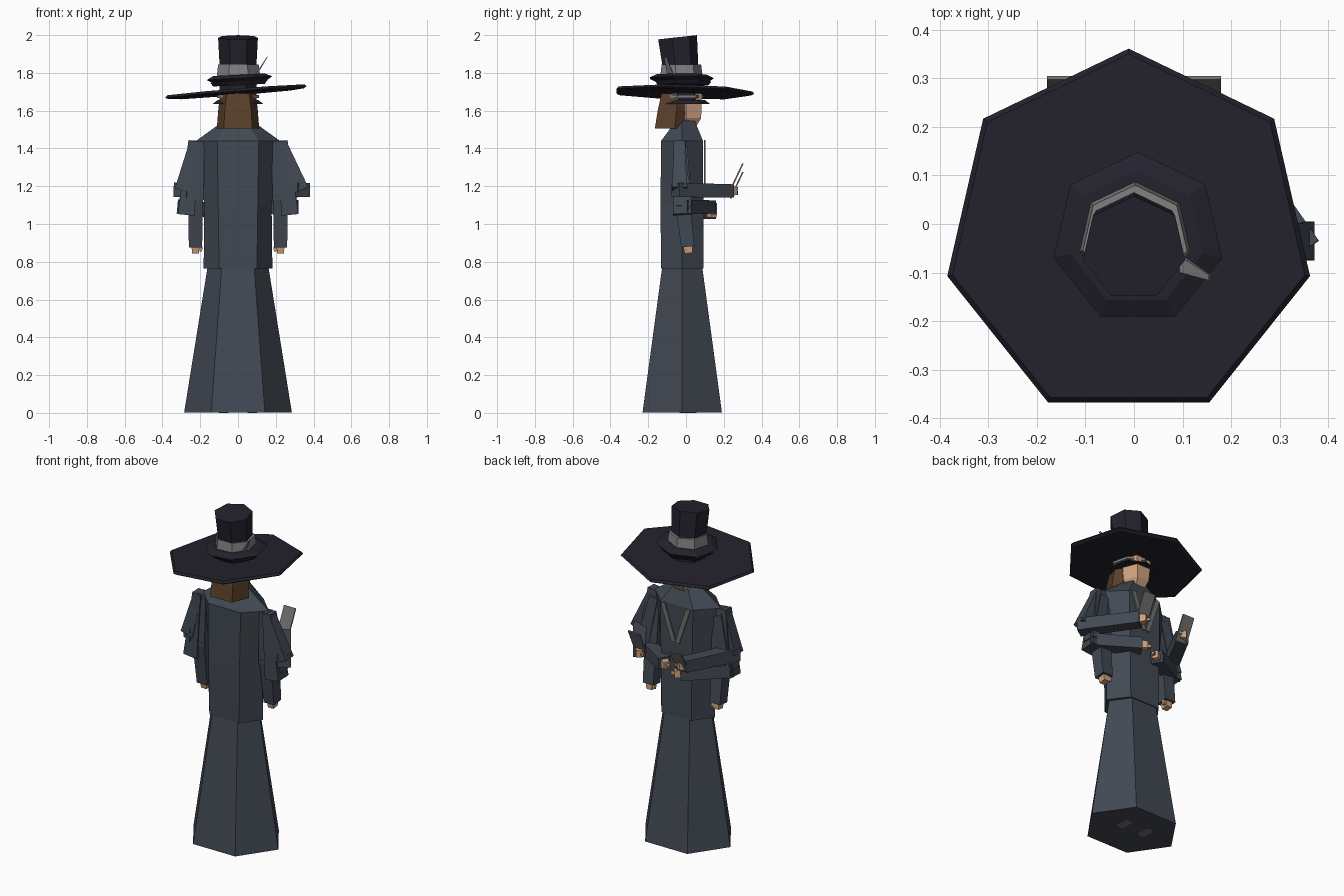
import bpy, bmesh, math
from mathutils import Vector

if "Cube" in bpy.data.objects:
    bpy.data.objects.remove(bpy.data.objects["Cube"])


def material(name, rgb):
    m = bpy.data.materials.new(name)
    m.diffuse_color = (*rgb, 1)
    m.use_nodes = True
    m.node_tree.nodes["Principled BSDF"].inputs["Base Color"].default_value = m.diffuse_color
    return m


CLOTH = material("slate cloth", (0.054, 0.066, 0.086))
HAT = material("black felt", (0.017, 0.016, 0.026))
BAND = material("grey ribbon", (0.22, 0.22, 0.22))
CARD = material("dull metal", (0.16, 0.16, 0.16))
HAIR = material("brown hair", (0.10, 0.05, 0.022))
SKIN = material("skin", (0.62, 0.36, 0.21))


def loft(name, rings, mat):
    """Skin a stack of equal-length point rings and cap both ends."""
    bm = bmesh.new()
    vs = [[bm.verts.new(p) for p in ring] for ring in rings]
    n = len(vs[0])
    for a, b in zip(vs, vs[1:]):
        for i in range(n):
            j = (i + 1) % n
            bm.faces.new((a[i], a[j], b[j], b[i]))
    bm.faces.new(vs[0][::-1])
    bm.faces.new(vs[-1])
    bmesh.ops.recalc_face_normals(bm, faces=bm.faces)
    mesh = bpy.data.meshes.new(name)
    bm.to_mesh(mesh)
    bm.free()
    mesh.materials.append(mat)
    ob = bpy.data.objects.new(name, mesh)
    bpy.context.collection.objects.link(ob)
    return ob


def hexring(z, wide, narrow, back, front, mid=-0.02):
    return [(wide, mid, z), (narrow, front, z), (-narrow, front, z),
            (-wide, mid, z), (-narrow, back, z), (narrow, back, z)]


def hept(cx, cy, z, r, tx=0.0, ty=0.0):
    """Seven-sided ring, point toward +y, tilted by slopes tx and ty."""
    pts = []
    for i in range(7):
        a = math.pi / 2 + i * math.tau / 7
        x, y = r * math.cos(a), r * math.sin(a)
        pts.append((cx + x, cy + y, z + tx * x + ty * y))
    return pts


def limb(name, p, q, w0, w1, mat, thick=1.0, side=None):
    """Four-sided tapered bar from p to q."""
    p, q = Vector(p), Vector(q)
    d = (q - p).normalized()
    s = Vector(side) if side else (Vector((0, 1, 0)) if abs(d.y) < 0.5 else Vector((0, 0, 1)))
    u = (s - d * s.dot(d)).normalized()
    v = d.cross(u) * thick
    corners = [(1, 1), (-1, 1), (-1, -1), (1, -1)]
    return loft(name, [[c + (u * a + v * b) * w / 2 for a, b in corners]
                       for c, w in ((p, w0), (q, w1))], mat)


# robe
loft("skirt", [hexring(0.003, 0.285, 0.142, -0.23, 0.19),
               hexring(0.78, 0.16, 0.085, -0.125, 0.085)], CLOTH)
loft("coat", [hexring(0.765, 0.182, 0.10, -0.132, 0.092),
              hexring(1.10, 0.178, 0.105, -0.135, 0.092),
              hexring(1.44, 0.222, 0.11, -0.132, 0.09),
              hexring(1.55, 0.07, 0.04, -0.05, 0.045)], CLOTH)

# head and hair
loft("head", [hexring(1.52, 0.045, 0.03, -0.04, 0.055, 0.0),
              hexring(1.56, 0.075, 0.04, -0.07, 0.08, 0.0),
              hexring(1.69, 0.085, 0.05, -0.09, 0.085, 0.0)], SKIN)
loft("hair", [hexring(1.505, 0.112, 0.075, -0.165, -0.02, -0.06),
              hexring(1.60, 0.105, 0.07, -0.15, 0.0, -0.05),
              hexring(1.69, 0.095, 0.06, -0.13, 0.02, -0.04)], HAIR)

# hat
loft("hat_lining", [hept(0, -0.01, 1.636, 0.137), hept(0, -0.01, 1.656, 0.11)], HAT)
loft("hat_core", [hept(0, -0.02, 1.65, 0.10), hept(0, -0.02, 1.76, 0.10)], HAT)
loft("lower_trim", [hept(0, -0.02, 1.668, 0.115), hept(0, -0.02, 1.682, 0.115)], BAND)
loft("brim", [hept(-0.011, -0.022, 1.688, 0.368, 0.08, -0.02),
              hept(-0.011, -0.022, 1.697, 0.383, 0.08, -0.02),
              hept(-0.011, -0.022, 1.709, 0.372, 0.08, -0.02)], HAT)
loft("brim_step", [hept(0.005, -0.02, 1.735, 0.14, 0.05),
                   hept(0.005, -0.02, 1.755, 0.155, 0.05)], HAT)
loft("crown_base", [hept(0.008, -0.025, 1.755, 0.15, 0.05),
                    hept(0.008, -0.03, 1.772, 0.178, 0.06),
                    hept(0.005, -0.03, 1.79, 0.14, 0.05)], HAT)
loft("hat_band", [hept(0.003, -0.03, 1.78, 0.118), hept(0.002, -0.03, 1.845, 0.110)], BAND)
loft("crown", [hept(0, -0.03, 1.79, 0.098), hept(0, -0.035, 1.84, 0.10),
               hept(0, -0.05, 1.988, 0.108, 0, 0.11)], HAT)
limb("feather", (0.09, -0.08, 1.78), (0.155, -0.11, 1.885), 0.035, 0.012, BAND, 0.3)

# lapels and shoe soles
for s, side in ((1, "right"), (-1, "left")):
    limb(side + "_lapel", (s * 0.012, 0.1, 1.22), (s * 0.085, 0.1, 1.44),
         0.008, 0.008, CARD, 3.5, (0, 1, 0))
    loft(side + "_sole", [[(s * 0.075 + a * 0.025, 0.01 + b * 0.045, z)
                           for a, b in ((1, 1), (-1, 1), (-1, -1), (1, -1))]
                          for z in (0, 0.02)], CARD)


def arm(name, s, shoulder, elbow, wrist, fat):
    """Puffed upper sleeve, narrower forearm, cuffed hand with a thumb."""
    def m(p):
        return Vector((s * p[0], p[1], p[2]))
    a, b, c = m(shoulder), m(elbow), m(wrist)
    d = (c - b).normalized()
    limb(name + "_upper_sleeve", a, b, 0.055, fat, CLOTH)
    limb(name + "_forearm", b - d * 0.025, c, fat * 0.95, 0.07, CLOTH)
    limb(name + "_hand", c - d * 0.01, c + d * 0.035, 0.05, 0.042, SKIN, 0.85)
    t = Vector((-s * 0.028, 0.012, 0.0))
    limb(name + "_thumb", c + t, c + t + d * 0.025, 0.018, 0.014, SKIN)


# three pairs of arms
for s, side in ((1, "right"), (-1, "left")):
    e = 0.335 if s > 0 else 0.295
    arm(side + "_hanging_arm", s, (0.205, -0.03, 1.44), (0.225, -0.02, 1.13),
        (0.225, 0.01, 0.88), 0.085)
    arm(side + "_raised_arm", s, (0.23, -0.035, 1.43), (e, -0.035, 1.18),
        (0.15, 0.235, 1.175), 0.08)
    arm(side + "_folded_arm", s, (0.215, -0.02, 1.40), (0.28, -0.01, 1.09),
        (0.055, 0.13, 1.075 + s * 0.015), 0.08)
    # draped outer sleeve
    limb(side + "_sleeve_drape", (s * 0.235, -0.035, 1.44), (s * 0.275, -0.02, 1.05),
         0.06, 0.10, CLOTH, 0.9)
    # flat blade held in the raised hand
    z = 1.19 if s > 0 else 1.145
    limb(side + "_blade", (s * 0.14, 0.235, z - 0.01), (s * 0.14, 0.301, z + 0.13),
         0.078, 0.078, CARD, 0.1, (1, 0, 0))
